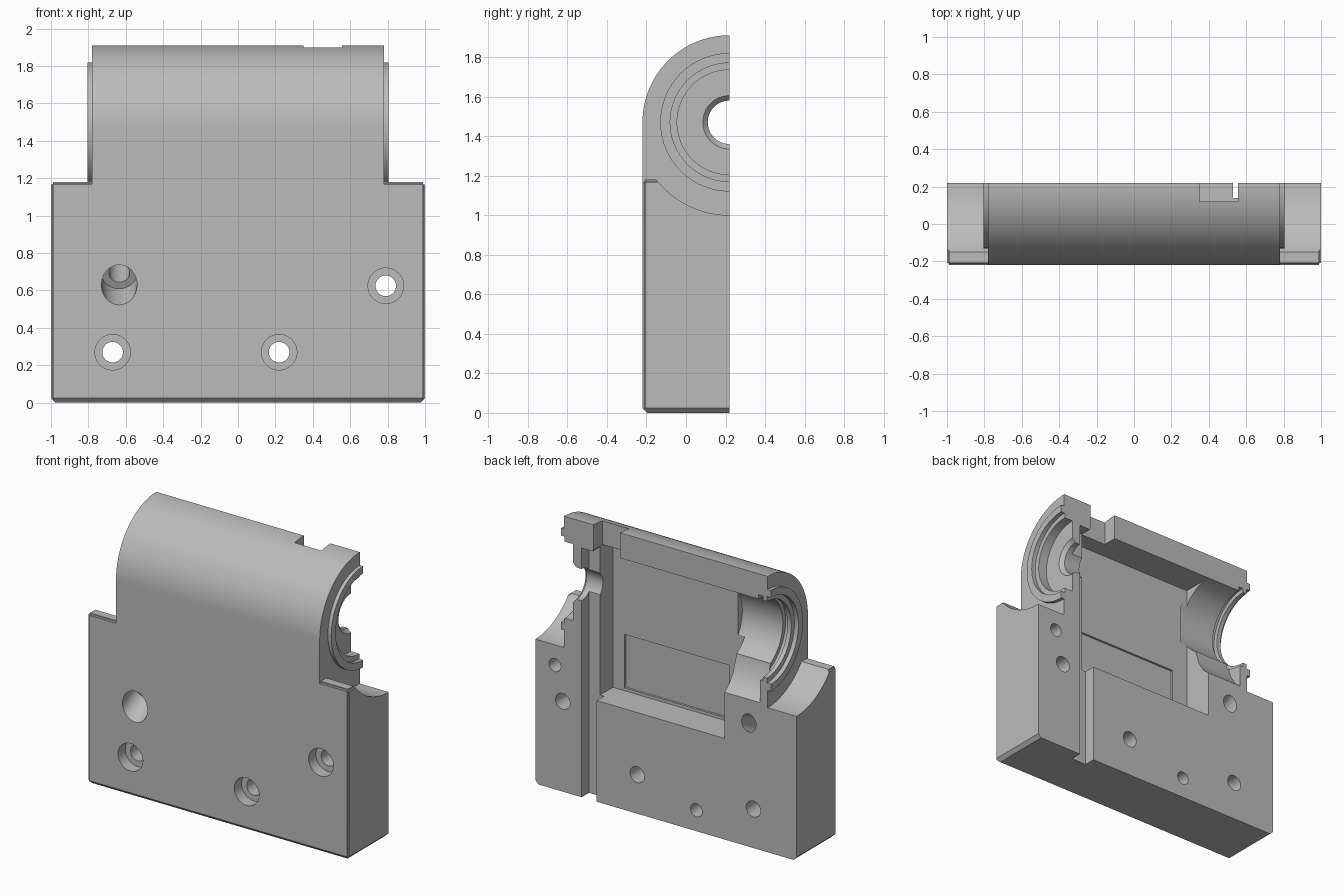
import bpy, bmesh, math
from mathutils import Matrix, Vector

if "Cube" in bpy.data.objects:
    bpy.data.objects.remove(bpy.data.objects["Cube"])

BACK = 0.22                      # split plane
AXIS = Vector((0, BACK, 1.47))   # bore axis, along x

grey = bpy.data.materials.new("machined_grey")
grey.use_nodes = True
colour = (0.5, 0.5, 0.5, 1)
grey.diffuse_color = colour
grey.node_tree.nodes["Principled BSDF"].inputs["Base Color"].default_value = colour


def finish(bm, name):
    bmesh.ops.recalc_face_normals(bm, faces=bm.faces)
    mesh = bpy.data.meshes.new(name)
    bm.to_mesh(mesh)
    bm.free()
    mesh.materials.append(grey)
    obj = bpy.data.objects.new(name, mesh)
    bpy.context.collection.objects.link(obj)
    return obj


def box_mesh(x, y, z):
    bm = bmesh.new()
    bmesh.ops.create_cube(bm, size=1)
    for v in bm.verts:
        v.co = [r[0] if c < 0 else r[1] for c, r in zip(v.co, (x, y, z))]
    return bm


def box(x, y, z):
    return finish(box_mesh(x, y, z), "box_cutter")


def prism(points, x0, x1, name="prism_cutter"):
    """Extrude a (y, z) outline along x."""
    bm = bmesh.new()
    face = bm.faces.new([bm.verts.new((x0, y, z)) for y, z in points])
    new = bmesh.ops.extrude_face_region(bm, geom=[face])["geom"]
    bmesh.ops.translate(bm, vec=(x1 - x0, 0, 0),
                        verts=[g for g in new if isinstance(g, bmesh.types.BMVert)])
    return finish(bm, name)


def rod(start, end, r, r2=None, sides=48):
    start, end = Vector(start), Vector(end)
    d = end - start
    matrix = Matrix.Translation((start + end) / 2) @ d.to_track_quat("Z", "Y").to_matrix().to_4x4()
    bm = bmesh.new()
    bmesh.ops.create_cone(bm, cap_ends=True, segments=sides, radius1=r,
                          radius2=r if r2 is None else r2, depth=d.length, matrix=matrix)
    return finish(bm, "round_cutter")


def bore(x0, x1, r, r2=None):
    return rod(AXIS + Vector((x0, 0, 0)), AXIS + Vector((x1, 0, 0)), r, r2, 96)


def arc(r, a0, a1, n=48):
    angles = [math.radians(a0 + (a1 - a0) * i / n) for i in range(n + 1)]
    return [(BACK + r * math.cos(a), AXIS.z + r * math.sin(a)) for a in angles]


def combine(target, tool, operation="DIFFERENCE"):
    mod = target.modifiers.new("cut", "BOOLEAN")
    mod.operation, mod.solver, mod.object = operation, "EXACT", tool
    bpy.context.view_layer.objects.active = target
    bpy.ops.object.modifier_apply(modifier=mod.name)
    bpy.data.objects.remove(tool)


# Base slab with chamfered foot and softened front edges
bm = box_mesh((-1, 1), (-BACK, BACK), (0, 1.18))
foot = [e for e in bm.edges if all(v.co.z < 0.01 for v in e.verts)
        and not all(v.co.y > 0 for v in e.verts)]
bmesh.ops.bevel(bm, geom=foot, offset=0.024, segments=1, affect="EDGES")
soft = [e for e in bm.edges if e.calc_face_angle() > 1.5
        and not all(v.co.y > 0.2 for v in e.verts) and max(v.co.z for v in e.verts) > 1]
bmesh.ops.bevel(bm, geom=soft, offset=0.012, segments=3, affect="EDGES")
housing = finish(bm, "housing_half")

# Scooped shoulders on both sides of the barrel
for s in (-1, 1):
    combine(housing, bore(s * 0.78, s * 1.1, 0.47))

# Barrel and its raised end rings
barrel = prism(arc(0.44, 90, 180) + [(-BACK, 0.9), (BACK, 0.9)], -0.78, 0.78, "barrel")
combine(housing, barrel, "UNION")
combine(housing, prism(arc(0.35, 90, 270), -0.805, 0.805, "end_rings"), "UNION")

# Gear pocket, shallow panel, cable channel and top notch
combine(housing, box((-0.45, 0.56), (0, 0.3), (0.7, 1.735)))
combine(housing, box((-0.33, 0.47), (-0.015, 0.1), (0.72, 1.09)))
combine(housing, box((0.53, 0.645), (0.14, 0.3), (-0.1, 1.725)))
combine(housing, box((0.35, 0.555), (0.12, 0.3), (1.6, 2)))

# Wide bearing bore on the right end, with the relief below it
combine(housing, bore(-0.9, -0.4, 0.265))
combine(housing, bore(-0.9, -0.775, 0.3))
combine(housing, bore(-0.745, -0.71, 0.295))
combine(housing, prism([(0.09, 1.26), (0.09, 1.235), (0.125, 1.13), (0.17, 1.06),
                        (BACK, 1.02), (0.3, 1.0), (0.3, 1.26)], -0.72, -0.4))

# Seal seat and shaft hole on the left end
combine(housing, bore(0.9, 0.775, 0.3))
combine(housing, bore(0.9, 0.71, 0.265))
combine(housing, bore(0.72, 0.685, 0.145, 0.11))
combine(housing, bore(0.8, 0.5, 0.11))

# Counterbored screw holes
for x, z in ((-0.67, 0.27), (0.22, 0.27), (0.79, 0.625)):
    combine(housing, rod((x, -0.3, z), (x, -0.14, z), 0.095))
    combine(housing, rod((x, -0.3, z), (x, 0.3, z), 0.055))

# Slanted counterbored hole
slant = Vector((0, math.cos(0.475), math.sin(0.475)))
mouth = Vector((-0.635, -BACK, 0.63))
combine(housing, rod(mouth - slant * 0.2, mouth + slant * 0.14, 0.095))
combine(housing, rod(mouth - slant * 0.2, mouth + slant * 0.65, 0.055))

# Blind dowel holes in the split face
for x, z in ((0.85, 0.86), (-0.233, 0.145)):
    combine(housing, rod((x, 0.08, z), (x, 0.3, z), 0.045))

bpy.ops.object.select_all(action="DESELECT")
housing.select_set(True)
bpy.context.view_layer.objects.active = housing
bpy.ops.object.shade_smooth_by_angle(angle=math.radians(25))
